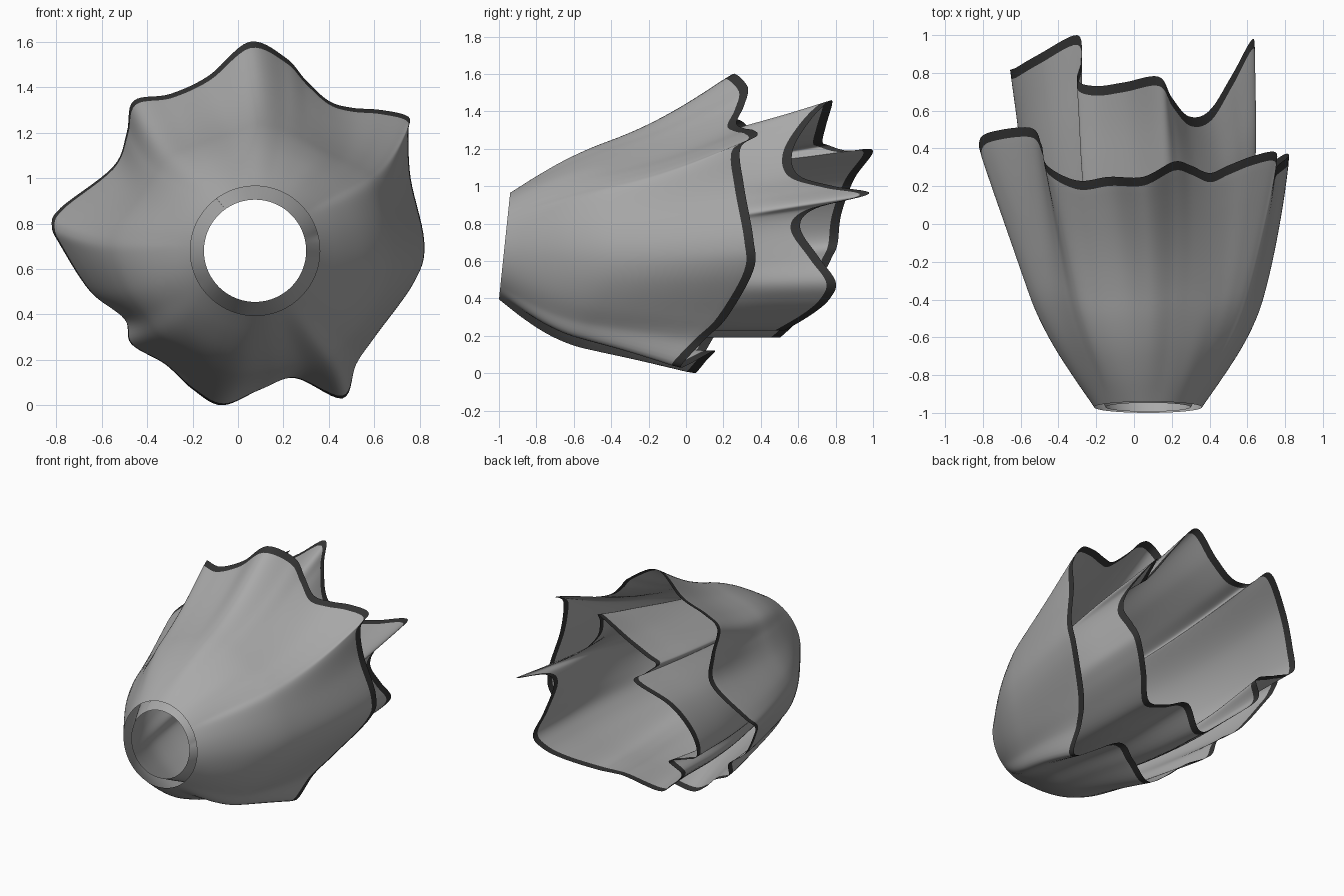
import bpy
import bmesh
import math
from mathutils import Vector

default_cube = bpy.data.objects.get("Cube")
if default_cube:
    bpy.data.objects.remove(default_cube, do_unlink=True)


def make_material(name, value):
    mat = bpy.data.materials.new(name)
    mat.use_nodes = True
    colour = (value, value, value, 1)
    mat.diffuse_color = colour
    bsdf = mat.node_tree.nodes["Principled BSDF"]
    bsdf.inputs["Base Color"].default_value = colour
    bsdf.inputs["Roughness"].default_value = 0.7
    return mat


shell_grey = make_material("shell grey", 0.4)
edge_black = make_material("edge black", 0.035)

NECK = Vector((0.075, -0.97, 0.68))
TILT = 0.105
SUBDIVISIONS = 7
ROWS = 28
BAND = 0.052
SAG = Vector((0.02, 0, -0.035))


def spline_step(a, b, c, d, t):
    """Smooth step from b to c, for numbers or vectors."""
    return (b + (c - a) * (t / 2)
            + (a * 2 - b * 5 + c * 4 - d) * (t * t / 2)
            + (b * 3 - a - c * 3 + d) * (t ** 3 / 2))


def closed_spline(points):
    """Smooth closed curve running through the control points."""
    result = []
    count = len(points)
    for i in range(count):
        a, b, c, d = (Vector(points[(i + k) % count]) for k in (-1, 0, 1, 2))
        result += [spline_step(a, b, c, d, step / SUBDIVISIONS)
                   for step in range(SUBDIVISIONS)]
    return result


def profile_radius(profile, s):
    """Radius at s along a profile of evenly spaced radii."""
    last = len(profile) - 1
    i = min(int(s * last), last - 1)
    before = profile[i - 1] if i else 2 * profile[0] - profile[1]
    after = profile[min(i + 2, last)]
    return spline_step(before, profile[i], profile[i + 1], after, s * last - i)


def smoothed_directions(rim, centre, reach=6):
    """Even radial directions, so that folds fade out toward the neck."""
    rays = [Vector((p.x - centre.x, 0, p.z - centre.z)).normalized() for p in rim]
    count = len(rays)
    return [sum((rays[(i + k) % count] for k in range(-reach, reach + 1)),
                Vector()).normalized() for i in range(count)]


def pleated_shell(name, control_points, centre, profile):
    """Bell that grows from a round open neck into a wavy rim with a dark band."""
    rim = closed_spline(control_points)
    directions = smoothed_directions(rim, centre)
    bm = bmesh.new()
    columns = []
    for edge, ray in zip(rim, directions):
        start = NECK + ray * profile[0]
        start.y += TILT * (start.z - NECK.z)
        fold = edge - centre - ray * profile[-1]
        band_start = 1 - BAND / (edge - start).length
        steps = [band_start * i / ROWS for i in range(ROWS + 1)] + [1]
        column = []
        for s in steps:
            # the belly sags and is a little wider than it is tall
            belly = math.sin(math.pi * s)
            oval = Vector((ray.x * (1 + 0.05 * belly), 0, ray.z * (1 - 0.06 * belly)))
            point = (NECK.lerp(centre, s) + SAG * belly
                     + oval * profile_radius(profile, s) + fold * s ** 1.6)
            point.y = start.y + (edge.y - start.y) * s
            column.append(bm.verts.new(point))
        columns.append(column)
    for i, left in enumerate(columns):
        right = columns[(i + 1) % len(columns)]
        for row in range(ROWS + 1):
            face = bm.faces.new((left[row], right[row], right[row + 1], left[row + 1]))
            face.material_index = int(row == ROWS)
    bmesh.ops.recalc_face_normals(bm, faces=bm.faces)
    mesh = bpy.data.meshes.new(name)
    bm.to_mesh(mesh)
    bm.free()
    for mat in (shell_grey, edge_black):
        mesh.materials.append(mat)
    obj = bpy.data.objects.new(name, mesh)
    bpy.context.collection.objects.link(obj)
    bpy.ops.object.select_all(action='DESELECT')
    obj.select_set(True)
    bpy.context.view_layer.objects.active = obj
    bpy.ops.object.shade_smooth_by_angle(angle=math.radians(50))


# Outer shell: rim followed from the top petal around by the +x side
outer_rim = [
    (.05, .25, 1.6), (.21, .33, 1.53), (.3, .31, 1.43), (.4, .27, 1.34),
    (.5, .31, 1.31), (.63, .36, 1.3), (.75, .38, 1.27), (.75, .29, 1.2),
    (.76, .31, 1), (.82, .36, .72), (.78, .36, .55), (.6, .22, .3),
    (.52, .1, .18), (.46, -.03, .03), (.25, .15, .12), (.1, .11, .07),
    (-.07, .05, 0), (-.2, .08, .07), (-.32, .14, .18), (-.47, .2, .27),
    (-.5, .24, .38), (-.65, .28, .5), (-.78, .36, .7), (-.82, .41, .79),
    (-.78, .48, .87), (-.55, .51, 1.05), (-.49, .42, 1.2), (-.46, .31, 1.34),
    (-.3, .23, 1.37), (-.13, .25, 1.45),
]
outer_profile = [.285, .39, .48, .545, .585, .62, .655, .69, .72]
pleated_shell("outer_shell", outer_rim, Vector((0.02, 0.25, 0.72)), outer_profile)

# Inner shell: longer, narrower and with sharper petals
inner_rim = [
    (.13, .78, 1.46), (.2, .67, 1.36), (.29, .57, 1.19), (.4, .6, 1.06),
    (.52, .79, 1), (.635, .98, .96), (.61, .69, .88), (.6, .61, .78),
    (.61, .71, .62), (.63, .8, .49), (.57, .77, .4), (.47, .68, .32),
    (.32, .53, .23), (.18, .55, .25), (.05, .6, .28), (-.14, .5, .19),
    (-.3, .6, .31), (-.45, .69, .46), (-.39, .75, .56), (-.52, .78, .62),
    (-.65, .81, .69), (-.62, .83, .85), (-.5, .9, 1.04), (-.3, 1, 1.19),
    (-.28, .86, 1.19), (-.3, .76, 1.22), (-.2, .73, 1.24), (-.05, .75, 1.33),
]
inner_profile = [.225, .33, .42, .475, .51, .535, .55, .555, .56]
pleated_shell("inner_shell", inner_rim, Vector((0, 0.7, 0.8)), inner_profile)
